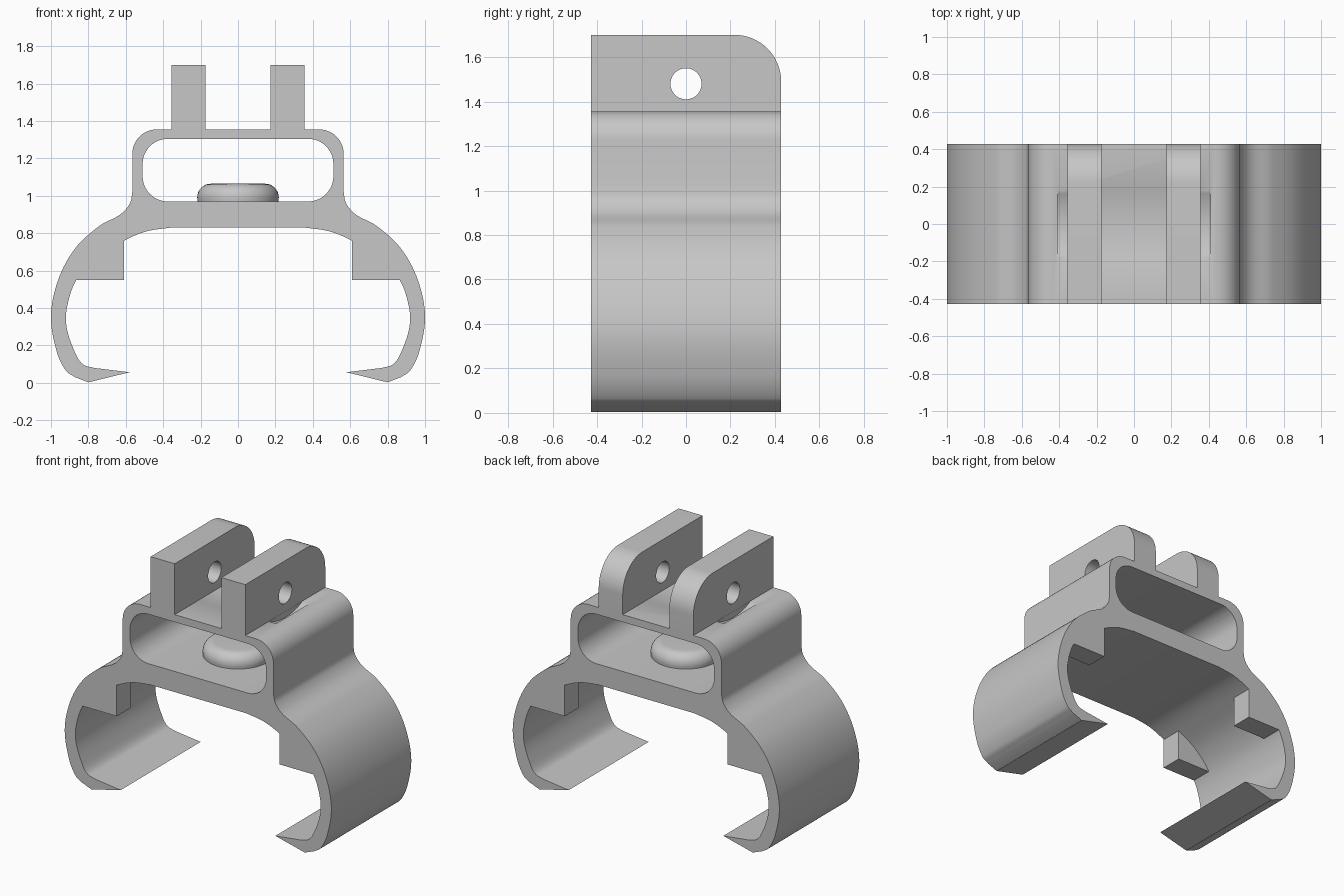
import bpy, bmesh, math
from mathutils import Vector, Matrix
from mathutils.geometry import interpolate_bezier

cube = bpy.data.objects.get("Cube")
if cube:
    bpy.data.objects.remove(cube, do_unlink=True)

HALF = 0.428  # half of the clip's width

grey = bpy.data.materials.new("light grey plastic")
grey.use_nodes = True
grey.diffuse_color = (0.57, 0.57, 0.57, 1)
grey.node_tree.nodes["Principled BSDF"].inputs["Base Color"].default_value = grey.diffuse_color


def spline(points, steps=8):
    """Smooth path through a few points."""
    p = [Vector(q) for q in points]
    tan = [(p[min(i + 1, len(p) - 1)] - p[max(i - 1, 0)]) for i in range(len(p))]
    out = [p[0]]
    for i in range(len(p) - 1):
        reach = (p[i + 1] - p[i]).length / 3
        h1 = p[i] + tan[i].normalized() * reach
        h2 = p[i + 1] - tan[i + 1].normalized() * reach
        out += interpolate_bezier(p[i], h1, h2, p[i + 1], steps + 1)[1:]
    return [(v.x, v.y) for v in out]


def arc(cx, cz, r, start, end, steps=12):
    angles = [math.radians(start + (end - start) * i / steps) for i in range(steps + 1)]
    return [(cx + r * math.cos(a), cz + r * math.sin(a)) for a in angles]


def prism(name, outline, low, high, axis="y"):
    """Extrude a closed outline along y (outline in x, z) or along x (outline in y, z)."""
    bm = bmesh.new()
    place = (lambda u, w: (u, low, w)) if axis == "y" else (lambda u, w: (low, u, w))
    face = bm.faces.new([bm.verts.new(place(u, w)) for u, w in outline])
    grown = bmesh.ops.extrude_face_region(bm, geom=[face])
    verts = [g for g in grown["geom"] if isinstance(g, bmesh.types.BMVert)]
    shift = (0, high - low, 0) if axis == "y" else (high - low, 0, 0)
    bmesh.ops.translate(bm, verts=verts, vec=shift)
    bmesh.ops.recalc_face_normals(bm, faces=bm.faces)
    return finish(name, bm)


def finish(name, bm):
    mesh = bpy.data.meshes.new(name)
    bm.to_mesh(mesh)
    bm.free()
    mesh.materials.append(grey)
    obj = bpy.data.objects.new(name, mesh)
    bpy.context.collection.objects.link(obj)
    return obj


def select(obj):
    bpy.ops.object.select_all(action="DESELECT")
    obj.select_set(True)
    bpy.context.view_layer.objects.active = obj


def cut(obj, cutter):
    mod = obj.modifiers.new("cut", "BOOLEAN")
    mod.operation, mod.solver, mod.object = "DIFFERENCE", "EXACT", cutter
    select(obj)
    bpy.ops.object.modifier_apply(modifier="cut")
    bpy.data.objects.remove(cutter, do_unlink=True)


def smooth(obj):
    select(obj)
    bpy.ops.object.shade_smooth_by_angle(angle=math.radians(28))


# Clip body: half outline from the top centre, round the hook and back inside
shoulder = arc(0.435, 1.225, 0.13, 90, 0)
outer = spline([(0.565, 1.02), (0.578, 0.96), (0.63, 0.9), (0.74, 0.84), (0.87, 0.72),
                (0.96, 0.555), (1, 0.36), (0.97, 0.17), (0.92, 0.065), (0.87, 0.03)])
hook = [(0.8, 0.003), (0.58, 0.057)]
inner = spline([(0.77, 0.08), (0.83, 0.1), (0.87, 0.16), (0.915, 0.29), (0.915, 0.4),
                (0.865, 0.55), (0.76, 0.67), (0.61, 0.76), (0.49, 0.81), (0.36, 0.83)])
half = shoulder + outer + hook + inner
body = prism("clip_body", half + [(-x, z) for x, z in reversed(half)], -HALF, HALF)

# Rounded slot through the raised bridge
corner = 0.135
slot = []
for sx, sz, a in ((1, 1, 0), (-1, 1, 90), (-1, -1, 180), (1, -1, 270)):
    slot += arc(sx * (0.51 - corner), 1.1375 + sz * (0.1675 - corner), corner, a, a + 90)
cut(body, prism("slot_cutter", slot, -HALF - 0.1, HALF + 0.1))

# Shallow clearance dents beside the lugs
for side in (-1, 1):
    dent = arc(0, 1.74, 0.425, 0, 360, 96)[:-1]
    cut(body, prism("dent_cutter", dent, side * 0.356, side * 0.41, "x"))
smooth(body)

# Corner stops under the shoulders, at both ends of each side
stop = [(0.61, 0.55), (0.88, 0.55), (0.93, 0.57), (0.8, 0.71), (0.62, 0.775), (0.61, 0.762)]
for side, sname in ((1, "left"), (-1, "right")):
    for end, ename in ((-1, "front"), (1, "back")):
        outline = [(side * x, z) for x, z in stop]
        prism(f"{ename}_{sname}_stop", outline, end * HALF, end * (HALF - 0.15))

    # Hinge lug with one rounded corner and a pin hole
    lug_outline = [(-HALF, 1.345), (HALF, 1.345)] + arc(HALF - 0.21, 1.49, 0.21, 0, 90, 16) + [(-HALF, 1.7)]
    lug = prism(f"{sname}_hinge_lug", lug_outline, side * 0.175, side * 0.355, "x")
    hole = arc(0, 1.48, 0.07, 0, 360, 40)[:-1]
    cut(lug, prism("hole_cutter", hole, side * 0.1, side * 0.45, "x"))
    smooth(lug)

# Round button on the slot floor
bm = bmesh.new()
profile = [(0.215, 0.96), (0.218, 0.99)] + arc(0.145, 0.992, 0.073, 0, 90, 8) + [(0, 1.065)]
verts = [bm.verts.new((r, 0, z)) for r, z in profile]
edges = [bm.edges.new(pair) for pair in zip(verts, verts[1:])]
bmesh.ops.spin(bm, geom=verts + edges, cent=(0, 0, 0), axis=(0, 0, 1),
               angle=math.tau, steps=48, use_merge=True)
bmesh.ops.remove_doubles(bm, verts=bm.verts, dist=0.0005)
bmesh.ops.recalc_face_normals(bm, faces=bm.faces)
if max(bm.faces, key=lambda f: f.calc_center_median().z).normal.z < 0:
    bmesh.ops.reverse_faces(bm, faces=bm.faces)
smooth(finish("slot_button", bm))
